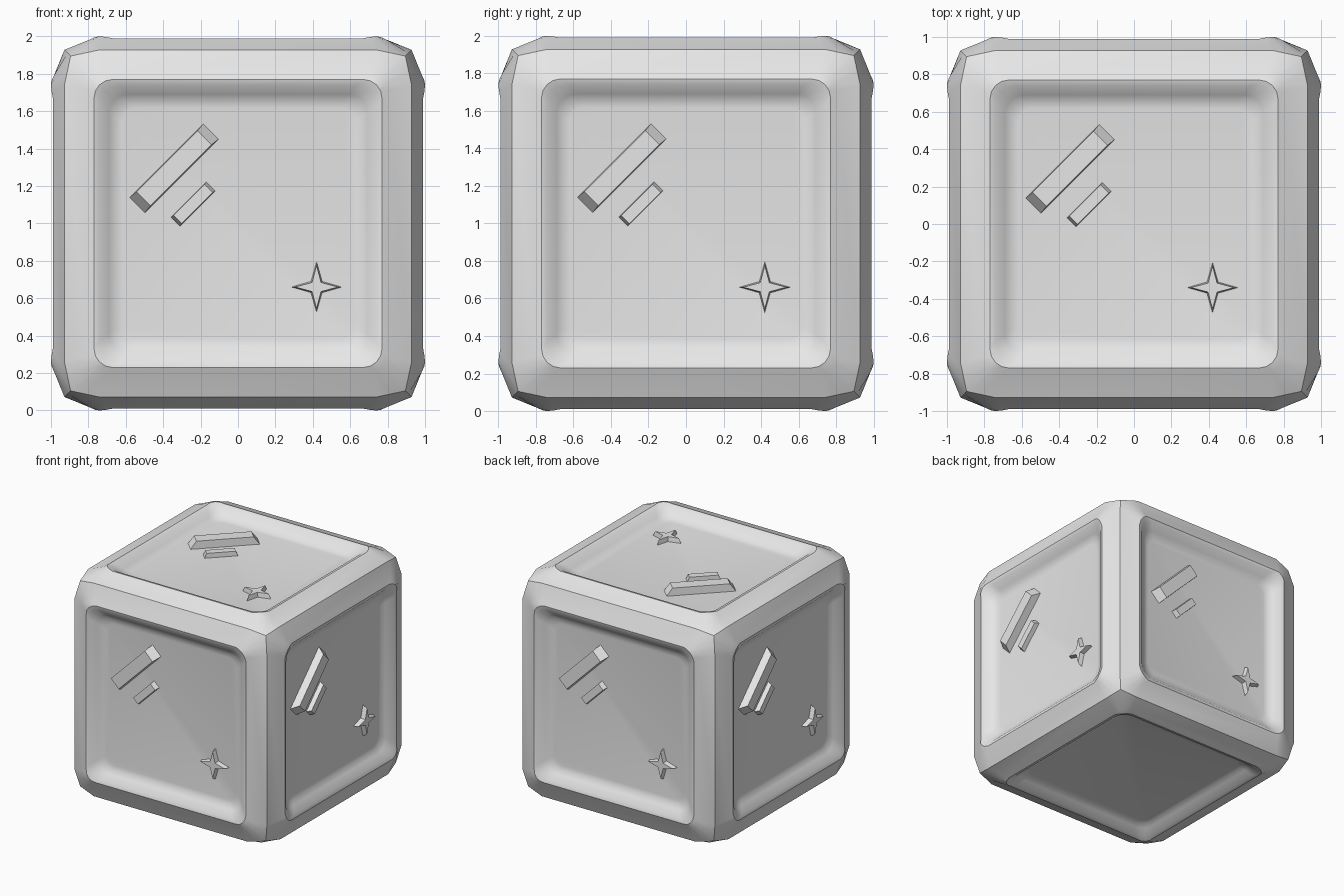
import bpy, bmesh, math
from mathutils import Vector, Matrix

cube = bpy.data.objects.get("Cube")
if cube:
    bpy.data.objects.remove(cube, do_unlink=True)

ice = bpy.data.materials.new("pale_grey")
ice.use_nodes = True
ice.diffuse_color = (0.8, 0.8, 0.8, 1)
ice.node_tree.nodes["Principled BSDF"].inputs["Base Color"].default_value = (0.8, 0.8, 0.8, 1)

X, Y, Z = Vector((1, 0, 0)), Vector((0, 1, 0)), Vector((0, 0, 1))
# Each side: across, up (the outward direction is their cross product)
SIDES = {"front": (X, Z), "left": (Y, Z), "back": (-X, Z),
         "right": (-Y, Z), "top": (X, Y), "bottom": (X, -Y)}
FLOOR = 0.91


def side_matrix(u, v):
    m = Matrix((u, v, u.cross(v))).transposed().to_4x4()
    m.translation = Z
    return m


def finish(name, bm, angle=None):
    bmesh.ops.recalc_face_normals(bm, faces=bm.faces)
    if angle:
        for f in bm.faces:
            f.smooth = True
        for e in bm.edges:
            e.smooth = e.calc_face_angle(0) < angle
    me = bpy.data.meshes.new(name)
    bm.to_mesh(me)
    bm.free()
    me.materials.append(ice)
    ob = bpy.data.objects.new(name, me)
    bpy.context.collection.objects.link(ob)


def four_corners(corner):
    """Repeat one corner's points round the square."""
    return [Matrix.Rotation(k * math.pi / 2, 3, 'Z') @ p for k in range(4) for p in corner]


def rounded_ring(half, radius, height, bump=0):
    c = half - radius
    arc = [i * math.pi / 8 for i in range(5)]
    return four_corners([Vector((c + radius * math.cos(a), c + radius * math.sin(a),
                                 height + bump * math.sin(2 * a))) for a in arc])


def edge_ring():
    """Cube edge that pulls in towards the corner."""
    mid, tip, start = 0.928, 0.895, 0.74
    pts = [Vector((mid + (tip - mid) * t, start + (tip - start) * t, mid + (tip - mid) * t))
           for t in (0, 0.5, 1)]
    return four_corners(pts + [Vector((p.y, p.x, p.z)) for p in (pts[1], pts[0])])


# Body: six raised frames round sunken panels
body = bmesh.new()
rings = [edge_ring(),
         rounded_ring(0.80, 0.09, 0.978, 0.007),
         rounded_ring(0.77, 0.10, 0.99, 0.01),
         rounded_ring(0.74, 0.11, 0.982),
         rounded_ring(0.69, 0.10, 0.938),
         rounded_ring(0.655, 0.09, 0.916),
         rounded_ring(0.62, 0.08, FLOOR)]
for u, v in SIDES.values():
    m = side_matrix(u, v)
    loops = [[body.verts.new(m @ p) for p in ring] for ring in rings]
    for a, b in zip(loops, loops[1:]):
        n = len(a)
        for i in range(n):
            j = (i + 1) % n
            body.faces.new((a[i], a[j], b[j], b[i]))
    body.faces.new(loops[-1])
bmesh.ops.remove_doubles(body, verts=body.verts, dist=0.0005)
finish("cube_body", body, math.radians(35))


def raised(name, m, base, top, height):
    """Solid standing on a panel, from a base outline to a smaller top outline."""
    bm = bmesh.new()
    low = [bm.verts.new(m @ Vector((x, y, FLOOR - 0.01))) for x, y in base]
    high = [bm.verts.new(m @ Vector((x, y, FLOOR + height))) for x, y in top]
    n = len(low)
    for i in range(n):
        j = (i + 1) % n
        bm.faces.new((low[i], low[j], high[j], high[i]))
    bm.faces.new(high)
    bm.faces.new(low[::-1])
    finish(name, bm)


def bar(cx, cy, length, width):
    s = math.sqrt(0.5)
    pts = [(a * length / 2, b * width / 2) for a, b in ((-1, -1), (1, -1), (1, 1), (-1, 1))]
    return [(cx + s * (p - q), cy + s * (p + q)) for p, q in pts]


def star(cx, cy, outer, inner):
    return [(cx + r * math.cos(k * math.pi / 4), cy + r * math.sin(k * math.pi / 4))
            for k in range(8) for r in [inner if k % 2 else outer]]


# Glints on every side but the bottom
for side, (u, v) in SIDES.items():
    if side == "bottom":
        continue
    m = side_matrix(u, v)
    raised(side + "_long_glint", m, bar(-0.342, 0.295, 0.57, 0.117),
           bar(-0.342, 0.295, 0.46, 0.105), 0.065)
    raised(side + "_short_glint", m, bar(-0.24, 0.104, 0.275, 0.07),
           bar(-0.24, 0.104, 0.235, 0.062), 0.04)
    raised(side + "_sparkle", m, star(0.42, -0.34, 0.14, 0.044),
           star(0.42, -0.34, 0.115, 0.034), 0.04)
